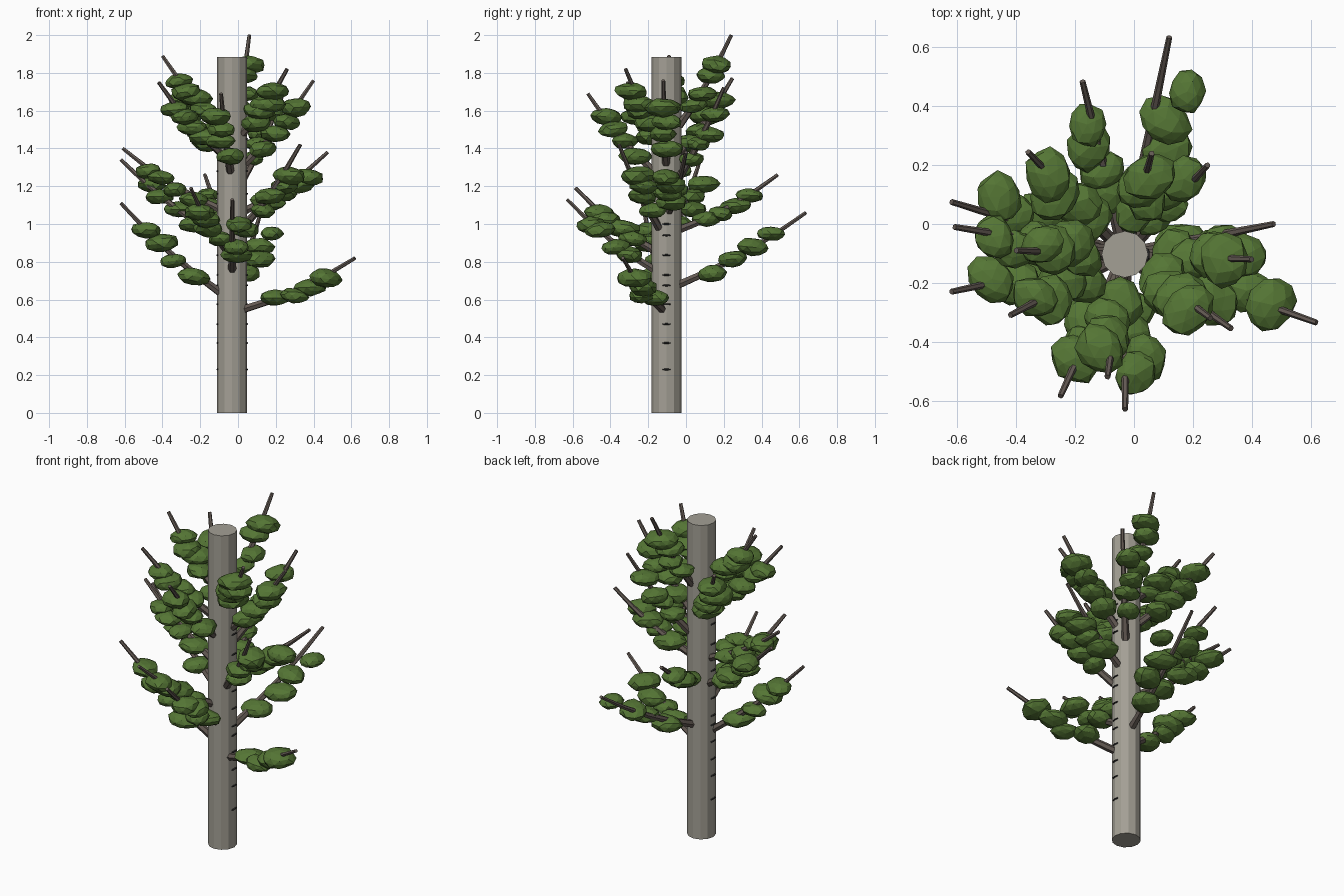
import bpy, bmesh, math, random
from mathutils import Vector, Matrix

if "Cube" in bpy.data.objects:
    bpy.data.objects.remove(bpy.data.objects["Cube"])

random.seed(11)
CX, CY, R, H = -0.031, -0.103, 0.079, 1.885


def material(name, rgb):
    m = bpy.data.materials.new(name)
    m.diffuse_color = (*rgb, 1)
    m.use_nodes = True
    m.node_tree.nodes["Principled BSDF"].inputs["Base Color"].default_value = m.diffuse_color
    return m


BARK = material("pale_bark", (0.37, 0.35, 0.30))
MARK = material("dark_mark", (0.03, 0.03, 0.03))
WOOD = material("branch_wood", (0.13, 0.105, 0.09))
LEAF = material("leaf_green", (0.09, 0.18, 0.035))


def finish(bm, name, mat):
    me = bpy.data.meshes.new(name)
    bm.to_mesh(me)
    bm.free()
    me.materials.append(mat)
    ob = bpy.data.objects.new(name, me)
    bpy.context.collection.objects.link(ob)
    return ob


# Trunk: plain twelve-sided column
bm = bmesh.new()
bmesh.ops.create_cone(bm, cap_ends=True, segments=12, radius1=R, radius2=R, depth=H,
                      matrix=Matrix.Translation((CX, CY, H / 2)))
finish(bm, "trunk", BARK)

# Bark marks: thin dark lenses on both x sides
bm = bmesh.new()
for z in (0.23, 0.37, 0.47, 0.575, 0.675, 0.73, 0.835, 0.94, 1.0, 1.16, 1.28, 1.35, 1.45):
    for side in (-1, 1):
        bmesh.ops.create_icosphere(
            bm, subdivisions=1, radius=1,
            matrix=Matrix.Translation((CX + side * (R - 0.002), CY, z))
            @ Matrix.Diagonal((0.008, 0.024, 0.006, 1)))
finish(bm, "bark_marks", MARK)

# Branches: base height on the trunk, tip x, y, z, sideways lean of its leaves
BRANCHES = [
    (0.55, 0.62, -0.335, 0.82, 0.01), (0.64, -0.62, -0.23, 1.11, 0.0),
    (0.68, 0.12, 0.635, 1.06, -0.08), (0.76, -0.03, -0.63, 1.13, 0.055),
    (0.86, -0.25, -0.585, 1.19, 0.0), (0.93, -0.62, 0.075, 1.34, -0.045),
    (0.97, -0.175, 0.485, 1.26, 0.03), (1.08, -0.61, -0.01, 1.40, 0.025),
    (1.07, 0.475, 0.0, 1.38, -0.07), (0.98, 0.33, -0.355, 1.42, 0.05),
    (1.28, -0.09, -0.52, 1.69, -0.03), (1.22, 0.25, 0.20, 1.72, 0.045),
    (1.36, -0.36, 0.245, 1.77, 0.02), (1.38, -0.42, -0.31, 1.75, 0.0),
    (1.32, 0.40, -0.12, 1.76, 0.0), (1.48, 0.26, -0.32, 1.82, -0.02),
    (1.54, -0.40, -0.09, 1.89, -0.02), (1.52, 0.06, 0.24, 2.0, 0.0),
]


def branch_point(a, b, t):
    return a.lerp(b, t) - Vector((0, 0, 0.11 * t * (1 - t)))


def tapered_branch(bm, a, b, rings=5, sides=6):
    previous = None
    for i in range(rings):
        t = i / (rings - 1)
        p = branch_point(a, b, t)
        d = branch_point(a, b, t + 0.05) - branch_point(a, b, t - 0.05)
        turn = d.to_track_quat('Z', 'Y')
        r = 0.022 - 0.012 * t
        ring = [bm.verts.new(p + turn @ Vector((r * math.cos(k * math.tau / sides),
                                                r * math.sin(k * math.tau / sides), 0)))
                for k in range(sides)]
        if previous:
            for k in range(sides):
                n = (k + 1) % sides
                bm.faces.new((previous[k], previous[n], ring[n], ring[k]))
        else:
            bm.faces.new(ring[::-1])
        previous = ring
    bm.faces.new(previous)


wood, leaves = bmesh.new(), bmesh.new()
for base_z, x, y, z, lean in BRANCHES:
    tip = Vector((x, y, z))
    out = Vector((x - CX, y - CY, 0)).normalized()
    base = Vector((CX, CY, base_z)) + out * (R - 0.01)
    tapered_branch(wood, base, tip)
    side = Vector((-out.y, out.x, 0))
    # Flattened, slightly lumpy leaf clumps strung along the branch
    for i, t in enumerate((0.27, 0.44, 0.60, 0.73)):
        p = branch_point(base, tip, t + random.uniform(-0.02, 0.02))
        p += side * (lean * t / 0.73 + (-1) ** i * random.uniform(0, 0.025))
        p.z += random.uniform(-0.025, 0.01)
        s = random.uniform(0.066, 0.09)
        made = bmesh.ops.create_icosphere(
            leaves, subdivisions=2, radius=1,
            matrix=Matrix.Translation(p)
            @ Matrix.Rotation(random.uniform(-0.15, 0.15), 4, side)
            @ Matrix.Rotation(random.uniform(0, math.tau), 4, 'Z')
            @ Matrix.Diagonal((s * 1.1, s * 0.92, s * 0.56, 1)))
        for v in made["verts"]:
            v.co = p + (v.co - p) * random.uniform(0.91, 1.07)
finish(wood, "branches", WOOD)
finish(leaves, "leaf_clumps", LEAF)
